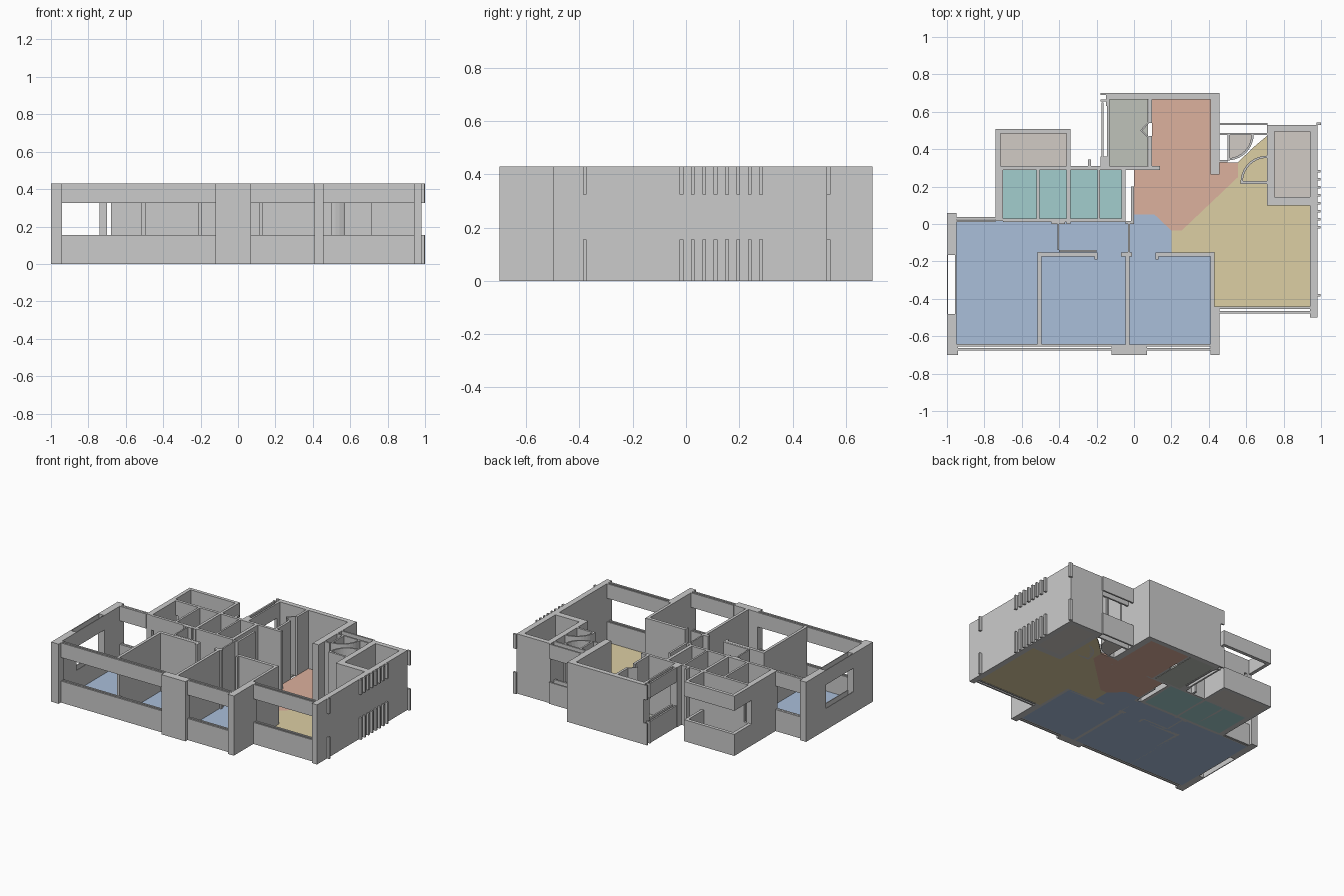
import bpy, bmesh, math
from mathutils import Matrix, Vector

H, SILL, HEAD, FLOOR = 0.43, 0.155, 0.325, 0.01
FULL = [(0, H)]
OPEN = [(0, SILL), (HEAD, H)]


def finish(name, bm, mat=None):
    bmesh.ops.recalc_face_normals(bm, faces=bm.faces)
    me = bpy.data.meshes.new(name)
    bm.to_mesh(me)
    bm.free()
    ob = bpy.data.objects.new(name, me)
    bpy.context.collection.objects.link(ob)
    if mat:
        me.materials.append(mat)
    return ob


def walls(name, plans, levels=FULL):
    """Boxes from plan rectangles (x0, x1, y0, y1), at each height band."""
    bm = bmesh.new()
    for x0, x1, y0, y1 in plans:
        for z0, z1 in levels:
            m = Matrix.Translation(((x0 + x1) / 2, (y0 + y1) / 2, (z0 + z1) / 2))
            m = m @ Matrix.Diagonal((x1 - x0, y1 - y0, z1 - z0, 1))
            bmesh.ops.create_cube(bm, size=1, matrix=m)
    return finish(name, bm)


def window_band(name, x0, x1, y0, y1, skin=0.012):
    """Sill and lintel made of two thin leaves with a cavity between."""
    if x1 - x0 > y1 - y0:
        p = [(x0, x1, y0, y0 + skin), (x0, x1, y1 - skin, y1)]
    else:
        p = [(x0, x0 + skin, y0, y1), (x1 - skin, x1, y0, y1)]
    walls(name, p, OPEN)


def prism(name, pts, height, mat=None):
    bm = bmesh.new()
    f = bm.faces.new([bm.verts.new((x, y, 0)) for x, y in pts])
    r = bmesh.ops.extrude_face_region(bm, geom=[f])
    vs = [v for v in r["geom"] if isinstance(v, bmesh.types.BMVert)]
    bmesh.ops.translate(bm, verts=vs, vec=Vector((0, 0, height)))
    return finish(name, bm, mat)


def rect(x0, x1, y0, y1):
    return [(x0, y0), (x1, y0), (x1, y1), (x0, y1)]


def arc(cx, cy, r, a0, a1, n=10):
    return [(cx + r * math.cos(math.radians(a0 + (a1 - a0) * i / n)),
             cy + r * math.sin(math.radians(a0 + (a1 - a0) * i / n))) for i in range(n + 1)]


def paint(name, rgb):
    m = bpy.data.materials.new(name)
    m.diffuse_color = (*rgb, 1)
    return m


blue = paint("blue_floor", (0.40, 0.52, 0.70))
orange = paint("orange_floor", (0.72, 0.44, 0.34))
yellow = paint("yellow_floor", (0.72, 0.62, 0.37))
teal = paint("teal_floor", (0.36, 0.61, 0.61))
green_grey = paint("green_grey_floor", (0.52, 0.54, 0.49))
beige = paint("beige_floor", (0.64, 0.60, 0.56))

# Floors
prism("bedroom_floor", [(-0.95, -0.645), (0.41, -0.645), (0.41, -0.16), (0.2, -0.16), (0.2, -0.035),
      (0.11, 0.05), (0, 0.05), (0, 0.015), (-0.95, 0.015)], FLOOR, blue)
prism("dining_floor", [(0, 0.05), (0.11, 0.05), (0.2, -0.035), (0.255, -0.035), (0.555, 0.25), (0.555, 0.33),
      (0.41, 0.33), (0.41, 0.665), (0.095, 0.665), (0.095, 0.29), (0, 0.29)], FLOOR, orange)
prism("living_floor", [(0.2, -0.16), (0.43, -0.16), (0.43, -0.44), (0.94, -0.44), (0.94, 0.1), (0.71, 0.1),
      (0.71, 0.47), (0.65, 0.42), (0.555, 0.33), (0.555, 0.25), (0.255, -0.035), (0.2, -0.035)], FLOOR, yellow)
prism("left_bath_floor", rect(-0.7, -0.355, 0.03, 0.295), FLOOR, teal)
prism("right_bath_floor", rect(-0.34, -0.065, 0.03, 0.295), FLOOR, teal)
prism("kitchen_store_floor", rect(-0.13, 0.075, 0.31, 0.665), FLOOR, green_grey)
prism("balcony_floor", rect(-0.715, -0.355, 0.31, 0.485), FLOOR, beige)
prism("shaft_floor", rect(0.75, 0.94, 0.145, 0.495), FLOOR, beige)

# Outer solid walls and pillars
walls("left_wall", [(-1, -0.95, -0.7, -0.48), (-1, -0.95, -0.165, 0.06), (-0.95, -0.94, -0.7, -0.645)])
walls("front_pillars", [(-0.12, 0.07, -0.7, -0.645), (0.41, 0.457, -0.7, -0.44), (0.41, 0.43, -0.44, -0.15)])
walls("right_wall", [(0.94, 0.98, -0.5, 0.53)])
walls("shaft_walls", [(0.71, 0.75, 0.1, 0.53), (0.75, 0.94, 0.1, 0.145), (0.75, 0.94, 0.495, 0.53)])
walls("back_wing_walls", [(-0.15, 0.457, 0.665, 0.7), (0.41, 0.457, 0.265, 0.665),
                          (-0.18, -0.13, 0.31, 0.36), (-0.15, -0.13, 0.63, 0.665)])
walls("bath_walls", [(-0.74, -0.7, 0.015, 0.31), (-0.68, -0.36, 0.29, 0.31), (-0.36, -0.05, 0.29, 0.31),
                     (-0.68, -0.045, 0.01, 0.03), (-0.36, -0.34, 0.0, 0.31), (-0.068, -0.045, 0.01, 0.31),
                     (-0.44, -0.37, 0.0, 0.03), (-0.245, -0.23, 0.31, 0.345)])

# Window bands
window_band("front_left_window", -0.95, -0.12, -0.675, -0.642)
window_band("front_right_window", 0.07, 0.41, -0.675, -0.642)
window_band("living_window", 0.457, 0.94, -0.478, -0.442)
window_band("left_window", -1, -0.95, -0.48, -0.165, 0.006)
window_band("back_left_window", -0.95, -0.74, 0.01, 0.037)
window_band("wing_left_window", -0.175, -0.132, 0.36, 0.65)
window_band("stair_window", 0.457, 0.715, 0.475, 0.54)
walls("bath_gap_bands", [(-0.7, -0.68, 0.01, 0.03), (-0.7, -0.68, 0.29, 0.31)], OPEN)
walls("balcony_bands", [(-0.74, -0.34, 0.483, 0.507), (-0.74, -0.715, 0.31, 0.483),
                        (-0.36, -0.34, 0.31, 0.483)], OPEN)
walls("wing_corner_bands", [(-0.18, -0.15, 0.69, 0.7), (-0.18, -0.15, 0.655, 0.665)], OPEN)

# Interior partitions
walls("bedroom_partitions", [(-0.515, -0.495, -0.645, -0.15), (-0.045, -0.025, -0.645, -0.15),
                             (-0.515, -0.2, -0.175, -0.152), (0.12, 0.43, -0.175, -0.152),
                             (-0.07, -0.012, -0.175, -0.152), (-0.21, -0.195, -0.19, -0.152),
                             (0.115, 0.13, -0.19, -0.152)])
walls("hall_partitions", [(-0.41, -0.4, -0.14, 0.01), (-0.4, -0.2, -0.15, -0.14),
                          (-0.032, -0.022, -0.152, 0.01), (-0.015, 0, 0.01, 0.2), (-0.045, 0, 0.0, 0.015)])
walls("shower_partitions", [(-0.52, -0.505, 0.03, 0.29), (-0.195, -0.182, 0.03, 0.29)])
walls("wing_partitions", [(-0.18, 0.14, 0.29, 0.31), (0.078, 0.095, 0.31, 0.47), (0.078, 0.095, 0.54, 0.665)])
prism("folding_door", [(0.09, 0.455), (0.045, 0.5), (0.09, 0.55), (0.08, 0.55), (0.033, 0.5), (0.08, 0.455)], H)

# Curved entry corners: slab with a thin curved wall
for name, cx, cy, a0 in (("upper_curve", 0.5, 0.48, -90), ("lower_curve", 0.71, 0.225, 90)):
    r = 0.14
    outer = arc(cx, cy, r, a0, a0 + 90)
    inner = arc(cx, cy, r - 0.012, a0, a0 + 90)
    prism(name + "_floor", [(cx, cy)] + outer, FLOOR, beige)
    prism(name + "_wall", outer + inner[::-1], H)
walls("entry_stubs", [(0.5, 0.512, 0.34, 0.475), (0.57, 0.71, 0.215, 0.23), (0.457, 0.5, 0.33, 0.342)])

# Fins along the right side, low and high
fins = [-0.38] + [-0.017 + 0.0427 * i for i in range(8)]
walls("right_fins", [(0.98, 0.998, y - 0.007, y + 0.007) for y in fins], OPEN)
walls("right_corner_fin", [(0.975, 1.0, 0.528, 0.542)], OPEN)
